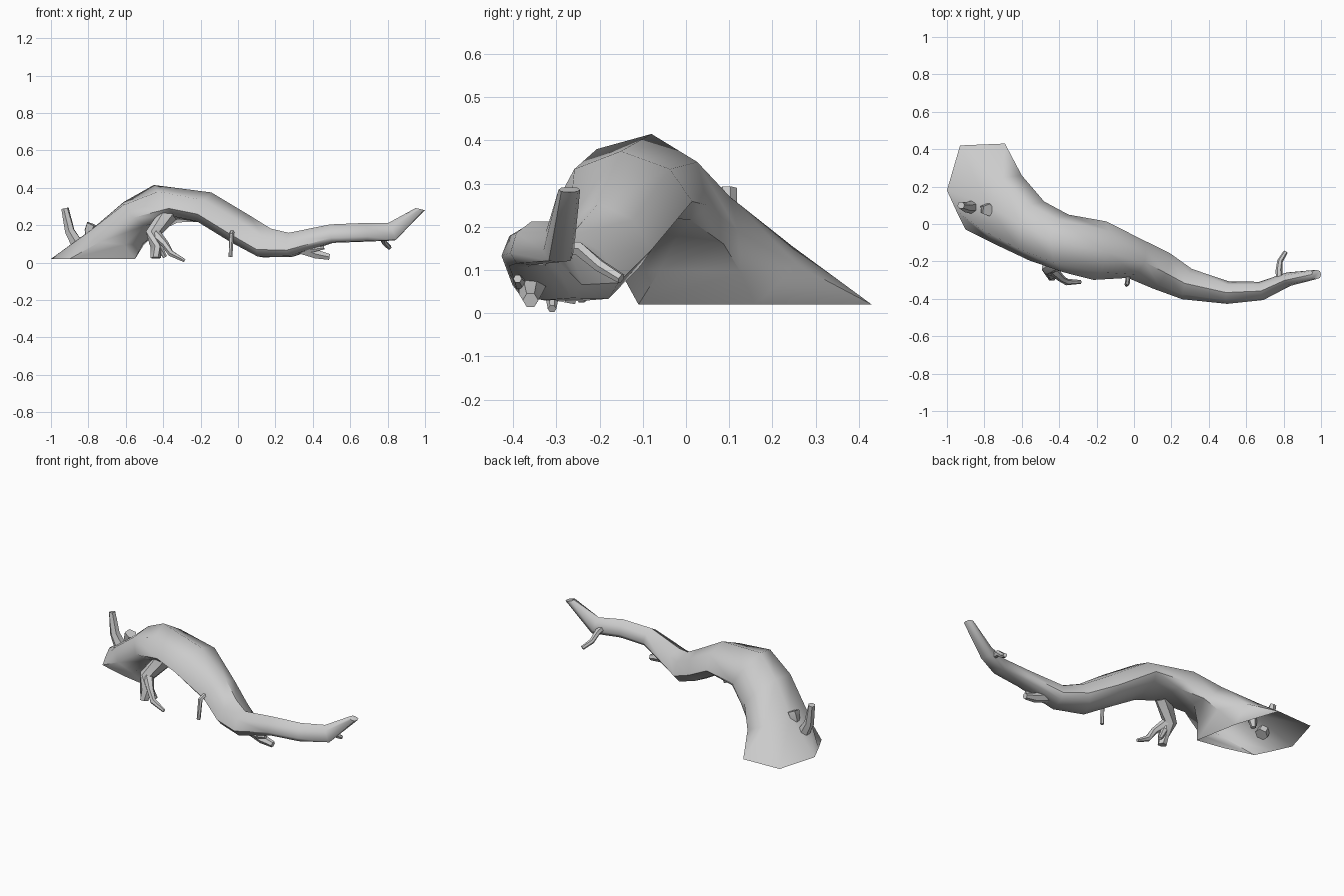
import bpy, bmesh, math
from mathutils import Vector

cube = bpy.data.objects.get("Cube")
if cube:
    bpy.data.objects.remove(cube, do_unlink=True)

bark = bpy.data.materials.new("grey_bark")
bark.use_nodes = True
colour = (0.6, 0.6, 0.6, 1)
bark.diffuse_color = colour
bark.node_tree.nodes["Principled BSDF"].inputs["Base Color"].default_value = colour


def oval(points, i, w, h, sides, sag=0.0):
    """Ring across the path at point i, from the left side; sag flattens the underside."""
    along = (points[min(i + 1, len(points) - 1)] - points[max(i - 1, 0)]).normalized()
    side = Vector((0, 0, 1)).cross(along)
    side = side.normalized() if side.length > 0.05 else Vector((0, 1, 0))
    up = along.cross(side).normalized()
    turns = [math.tau * k / sides for k in range(sides)]
    return [points[i] + side * w * math.cos(a)
            + up * h * (math.sin(a) - sag * math.cos(a) ** 2) for a in turns]


def quarter_ring(left, top, right, bottom, corner=0.75):
    """Eight-point ring rounded through four given points."""
    quarters = [Vector(p) for p in (left, top, right, bottom)]
    centre = sum(quarters, Vector()) / 4
    ring = []
    for k, p in enumerate(quarters):
        ring += [p, centre + (p + quarters[(k + 1) % 4] - 2 * centre) * corner]
    return ring


def skin(name, rings, cap_start=True):
    """Bridge the rings into one tapered, smooth object."""
    bm = bmesh.new()
    loops = [[bm.verts.new(p) for p in ring] for ring in rings]
    n = len(loops[0])
    for a, b in zip(loops, loops[1:]):
        for k in range(n):
            j = (k + 1) % n
            bm.faces.new((a[k], a[j], b[j], b[k]))
    bm.faces.new(loops[-1])
    if cap_start:
        bm.faces.new(loops[0][::-1])
    bmesh.ops.recalc_face_normals(bm, faces=bm.faces)
    mesh = bpy.data.meshes.new(name)
    bm.to_mesh(mesh)
    bm.free()
    mesh.materials.append(bark)
    obj = bpy.data.objects.new(name, mesh)
    bpy.context.collection.objects.link(obj)
    bpy.ops.object.select_all(action="DESELECT")
    obj.select_set(True)
    bpy.context.view_layer.objects.active = obj
    bpy.ops.object.shade_smooth_by_angle(angle=math.radians(55))


def branch(name, path, radii, sides=6):
    points = [Vector(p) for p in path]
    skin(name, [oval(points, i, r, r, sides) for i, r in enumerate(radii)])


# Trunk: flat open foot, flared neck and shoulder, then an arch that tapers to the tip
foot = [Vector((x, y, 0.02)) for x, y in (
    (-0.69, 0.43), (-0.93, 0.42), (-1, 0.18), (-0.95, 0.07),
    (-0.9, -0.03), (-0.72, -0.08), (-0.55, -0.11), (-0.6, 0.16))]
neck = quarter_ring((-0.6, 0.26, 0.11), (-0.78, 0.1, 0.18),
                    (-0.74, -0.11, 0.11), (-0.51, -0.06, 0.1))
shoulder = quarter_ring((-0.48, 0.12, 0.19), (-0.61, 0.0, 0.325),
                        (-0.56, -0.195, 0.24), (-0.45, -0.02, 0.18))
crown = quarter_ring((-0.35, 0.05, 0.25), (-0.45, -0.08, 0.415),
                     (-0.37, -0.26, 0.29), (-0.33, -0.1, 0.235))
stations = [  # x, y, z, half width, half height
    (-0.38, -0.105, 0.325, 0.16, 0.09),
    (-0.17, -0.145, 0.295, 0.16, 0.085),
    (0.02, -0.19, 0.18, 0.11, 0.085),
    (0.155, -0.255, 0.105, 0.105, 0.08),
    (0.28, -0.32, 0.095, 0.085, 0.065),
    (0.5, -0.367, 0.155, 0.06, 0.05),
    (0.68, -0.358, 0.162, 0.05, 0.05),
    (0.82, -0.297, 0.165, 0.037, 0.05),
    (0.98, -0.27, 0.278, 0.025, 0.02)]
spine = [Vector(s[:3]) for s in stations]
arch = [oval(spine, i, s[3], s[4], 8, sag=0.45)
        for i, s in enumerate(stations)][1:-1]
tip = quarter_ring((0.975, -0.245, 0.286), (0.95, -0.27, 0.292),
                   (0.975, -0.295, 0.286), (1, -0.27, 0.28))
skin("trunk", [foot, neck, shoulder, crown] + arch + [tip], cap_start=False)

# Stubs on top of the flared foot
branch("tall_stub", [(-0.85, 0.09, 0.08), (-0.9, 0.09, 0.17), (-0.925, 0.1, 0.29)],
       [0.038, 0.028, 0.02])
branch("short_stub", [(-0.8, 0.08, 0.11), (-0.795, 0.08, 0.17), (-0.78, 0.075, 0.205)],
       [0.015, 0.03, 0.035], 5)

# Forked root under the arch
branch("fork_root", [(-0.37, -0.19, 0.26), (-0.46, -0.235, 0.15),
                     (-0.44, -0.27, 0.08), (-0.44, -0.28, 0.025)],
       [0.05, 0.038, 0.03, 0.027])
branch("fork_long_toe", [(-0.44, -0.24, 0.15), (-0.39, -0.29, 0.1),
                         (-0.36, -0.31, 0.05), (-0.285, -0.31, 0.01)],
       [0.03, 0.02, 0.018, 0.01])
branch("fork_short_toe", [(-0.43, -0.25, 0.1), (-0.39, -0.24, 0.03)], [0.02, 0.012])

# Thin root hanging beside the arch
branch("hanging_root", [(-0.03, -0.26, 0.17), (-0.035, -0.315, 0.15),
                        (-0.04, -0.325, 0.03)], [0.013, 0.013, 0.011])

# Toes where the trunk touches down
branch("landing_toe", [(0.33, -0.35, 0.08), (0.42, -0.36, 0.045), (0.49, -0.36, 0.03)],
       [0.035, 0.027, 0.018])
branch("landing_side_toe", [(0.34, -0.36, 0.08), (0.4, -0.385, 0.07), (0.46, -0.39, 0.08)],
       [0.025, 0.016, 0.01])

# Twig behind the tip
branch("back_twig", [(0.78, -0.31, 0.15), (0.775, -0.25, 0.15),
                     (0.78, -0.2, 0.11), (0.81, -0.15, 0.08)],
       [0.02, 0.018, 0.015, 0.012])
